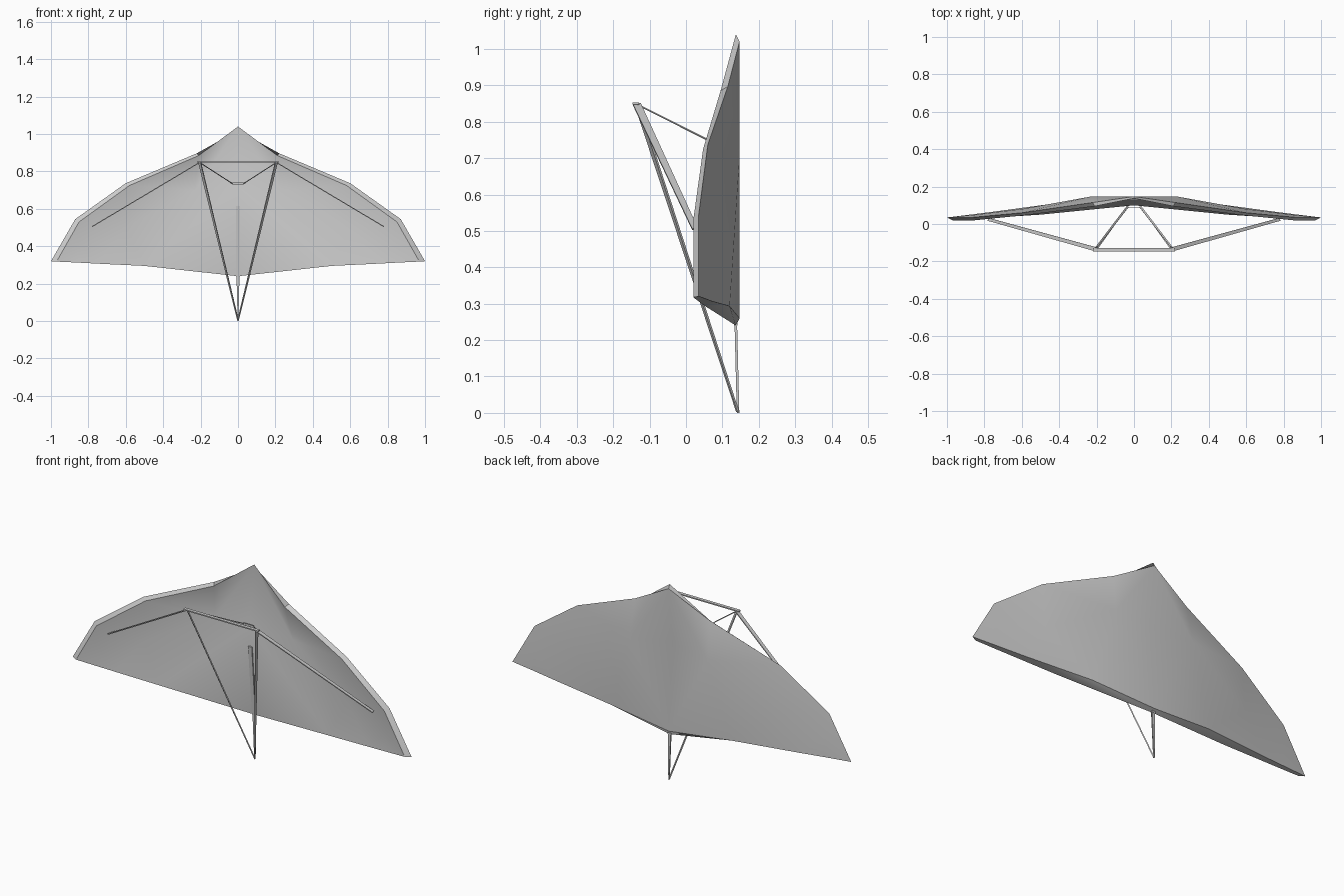
import bpy, bmesh
from mathutils import Vector

cube = bpy.data.objects.get("Cube")
if cube:
    bpy.data.objects.remove(cube, do_unlink=True)


def material(name, value):
    m = bpy.data.materials.new(name)
    m.use_nodes = True
    color = (value, value, value, 1)
    m.diffuse_color = color
    m.node_tree.nodes["Principled BSDF"].inputs["Base Color"].default_value = color
    return m


grey = material("light grey", 0.6)


def finish(name, bm, angle=None):
    bmesh.ops.recalc_face_normals(bm, faces=bm.faces)
    mesh = bpy.data.meshes.new(name)
    bm.to_mesh(mesh)
    bm.free()
    mesh.materials.append(grey)
    ob = bpy.data.objects.new(name, mesh)
    bpy.context.collection.objects.link(ob)
    if angle:
        bpy.ops.object.select_all(action='DESELECT')
        ob.select_set(True)
        bpy.context.view_layer.objects.active = ob
        bpy.ops.object.shade_smooth_by_angle(angle=angle)
    return ob


def beam(name, a, b, wide_a, wide_b, thick, side):
    """Flat tapered bar from a to b, its width lying along side."""
    a, b, side = Vector(a), Vector(b), Vector(side)
    run = (b - a).normalized()
    side = (side - run * side.dot(run)).normalized()
    up = run.cross(side)
    bm = bmesh.new()
    ends = []
    for p, w in ((a, wide_a), (b, wide_b)):
        ends.append([bm.verts.new(p + side * (w / 2 * i) + up * (thick / 2 * j))
                     for i, j in ((1, 1), (-1, 1), (-1, -1), (1, -1))])
    for end in ends:
        bm.faces.new(end)
    for i in range(4):
        j = (i + 1) % 4
        bm.faces.new((ends[0][i], ends[0][j], ends[1][j], ends[1][i]))
    return finish(name, bm)


# Sail: lead, middle and trail points at stations from the keel to the tip
under = [
    [(0, .137, 1.04), (0, .1, .72), (0, .137, .24)],
    [(.21, .095, .885), (.23, .136, .7), (.5, .05, .295)],
    [(.58, .047, .725), (.6, .062, .5), (.75, .034, .307)],
    [(.85, .02, .53), (.85, .03, .42), (.86, .026, .313)],
]
upper = [
    [(0, .147, 1.02), (0, .112, .72), (0, .147, .26)],
    [(.22, .115, .897), (.23, .147, .7), (.35, .12, .293)],
    [(.6, .06, .737), (.6, .08, .5), (.72, .07, .307)],
    [(.87, .035, .545), (.86, .048, .42), (.86, .052, .314)],
]
tips = [(.97, .02, .318), (1, .035, .32)]

bm = bmesh.new()
for sx in (1, -1):
    layers, points = [], []
    for rows, tip in zip((under, upper), tips):
        grid = [[bm.verts.new((x * sx, y, z)) for x, y, z in row] for row in rows]
        end = bm.verts.new((tip[0] * sx, tip[1], tip[2]))
        for n, (r, s) in enumerate(zip(grid, grid[1:])):
            for k in (0, 1):
                # the folds beside the keel run from the nose and the hub
                if n == 0 and (k == 0 or rows is under):
                    bm.faces.new((r[k], r[k + 1], s[k + 1]))
                    bm.faces.new((r[k], s[k + 1], s[k]))
                else:
                    bm.faces.new((r[k], r[k + 1], s[k]))
                    bm.faces.new((r[k + 1], s[k + 1], s[k]))
        for k in (0, 1):
            bm.faces.new((grid[-1][k], grid[-1][k + 1], end))
        layers.append(grid)
        points.append(end)
    # leading band and trailing hem
    for k in (0, 2):
        lo = [r[k] for r in layers[0]] + [points[0]]
        hi = [r[k] for r in layers[1]] + [points[1]]
        for i in range(4):
            bm.faces.new((lo[i], lo[i + 1], hi[i + 1], hi[i]))
bmesh.ops.remove_doubles(bm, verts=bm.verts, dist=.0005)
finish("sail", bm, .7)

# Control frame: base bar, side braces, rear braces and uprights
beam("base_bar", (-.22, -.138, .85), (.22, -.138, .85), .018, .018, .006, (0, 1, 0))
for sx, label in ((1, "left"), (-1, "right")):
    corner = (.205 * sx, -.135, .848)
    beam(label + "_side_brace", corner, (.78 * sx, .025, .505), .022, .016, .005, (0, 1, 0))
    beam(label + "_rear_brace", corner, (0, .142, .003), .016, .006, .006, (sx, .75, 0))
    beam(label + "_upright", corner, (.03 * sx, .09, .735), .004, .004, .003, (0, 0, 1))
beam("upright_joint", (-.03, .09, .735), (.03, .09, .735), .01, .01, .004, (0, 0, 1))

# Keel
beam("keel", (0, .105, .615), (0, .137, .24), .022, .02, .01, (1, 0, 0))
beam("keel_tail", (0, .137, .24), (0, .143, 0), .016, .004, .007, (1, 0, 0))
